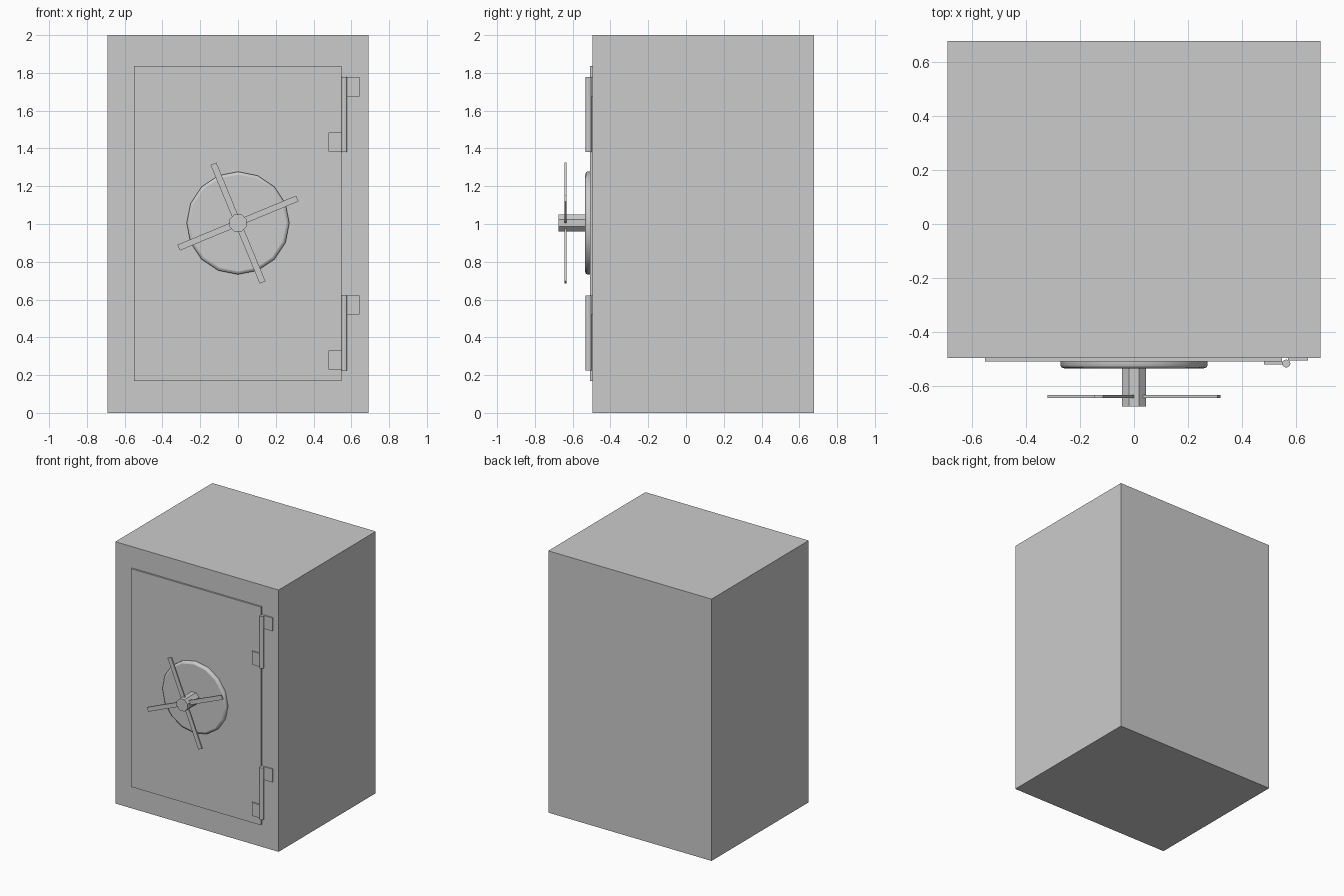
import bpy, math
from mathutils import Matrix

if "Cube" in bpy.data.objects:
    bpy.data.objects.remove(bpy.data.objects["Cube"])

def mesh_object(name, verts, faces):
    me = bpy.data.meshes.new(name)
    me.from_pydata(verts, [], faces)
    me.update()
    ob = bpy.data.objects.new(name, me)
    bpy.context.collection.objects.link(ob)
    return ob

def box(name, x, y, z):
    v = [(a, b, c) for a in x for b in y for c in z]
    f = [(0, 1, 3, 2), (4, 6, 7, 5), (0, 4, 5, 1), (2, 3, 7, 6), (0, 2, 6, 4), (1, 5, 7, 3)]
    return mesh_object(name, v, f)

def lathe(name, profile, sides, start=0.0):
    """Stack rings of (radius, height) along local z and cap both ends."""
    v = [(r * math.cos(start + math.tau * i / sides), r * math.sin(start + math.tau * i / sides), h)
         for r, h in profile for i in range(sides)]
    f = [(k * sides + i, k * sides + (i + 1) % sides,
          (k + 1) * sides + (i + 1) % sides, (k + 1) * sides + i)
         for k in range(len(profile) - 1) for i in range(sides)]
    f.append(tuple(reversed(range(sides))))
    f.append(tuple(range((len(profile) - 1) * sides, len(profile) * sides)))
    return mesh_object(name, v, f)

FRONT = -0.495
DOOR = -0.508
WHEEL_Z = 1.005
FACE_FRONT = Matrix.Rotation(math.pi / 2, 4, 'X')  # local z -> -y

# Body and door
box("safe_body", (-0.69, 0.69), (FRONT, 0.677), (0, 2))
box("door", (-0.55, 0.548), (DOOR, FRONT), (0.17, 1.837))

# Round dial plate with a softened rim
plate = lathe("dial_plate", [(0.272, 0.506), (0.272, 0.523), (0.268, 0.530), (0.256, 0.534)], 16)
plate.data.transform(FACE_FRONT)
plate.location.z = WHEEL_Z
for p in plate.data.polygons[:-2]:
    p.use_smooth = True

# Octagonal hub
hub = lathe("wheel_hub", [(0.049, 0.525), (0.049, 0.675)], 8, math.pi / 8)
hub.data.transform(FACE_FRONT)
hub.location.z = WHEEL_Z

# Four spokes, made from two crossed bars
for i, deg in enumerate((-22.5, 67.5)):
    bar = box(f"spoke_bar_{i + 1}", (-0.34, 0.34), (-0.643, -0.632), (-0.0165, 0.0165))
    bar.location.z = WHEEL_Z
    bar.rotation_euler.y = math.radians(deg)

# Hinges: pin, frame leaf at the top, door leaf at the bottom
for label, z in (("lower", 0.225), ("upper", 1.38)):
    pin = lathe(f"{label}_hinge_pin", [(0.015, 0), (0.015, 0.397)], 12)
    pin.location = (0.563, -0.516, z)
    box(f"{label}_frame_leaf", (0.57, 0.643), (-0.504, FRONT), (z + 0.296, z + 0.397))
    box(f"{label}_door_leaf", (0.48, 0.555), (-0.519, DOOR), (z + 0.004, z + 0.105))
